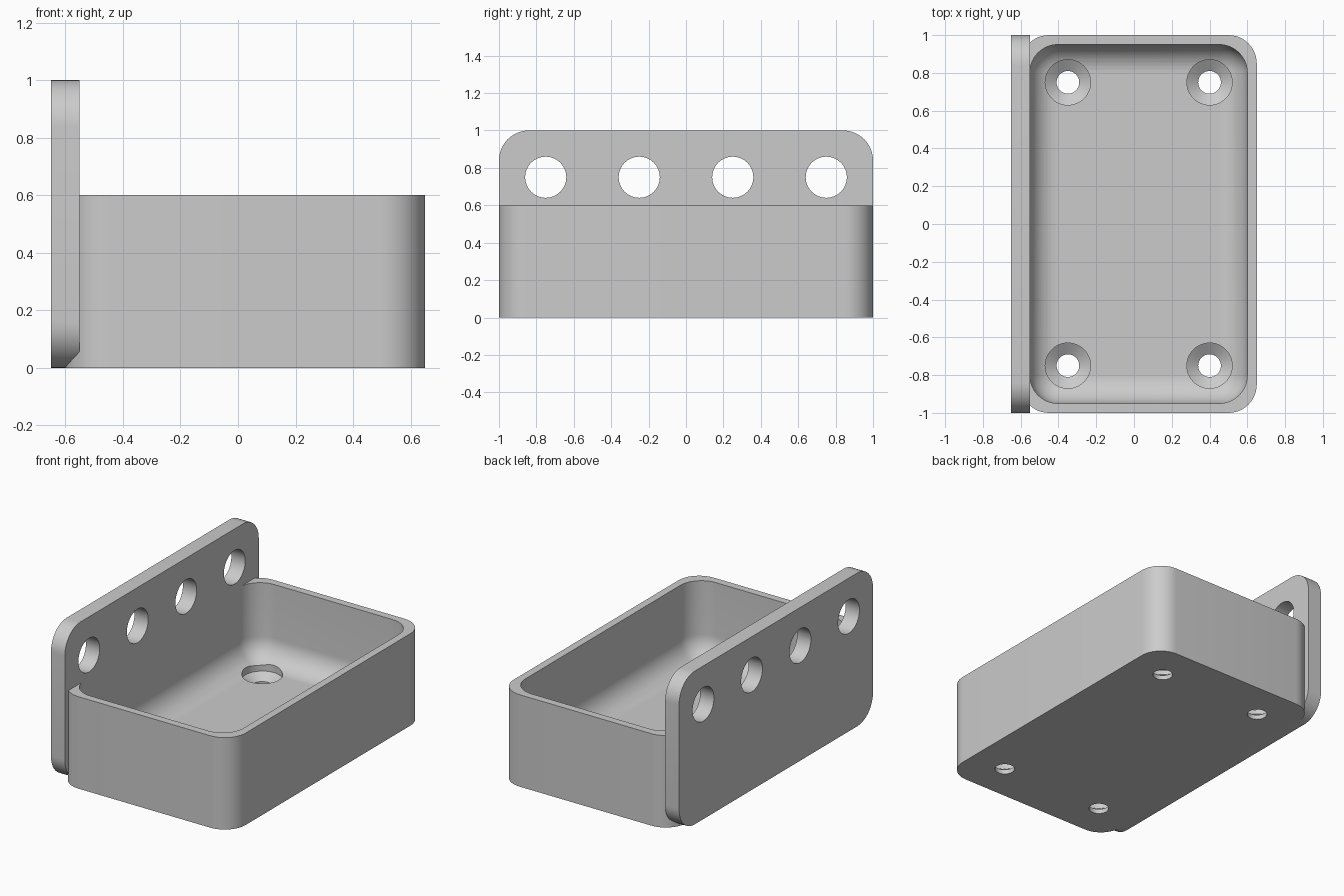
import bpy
import bmesh
from math import pi, sin, cos, radians
from mathutils import Matrix, Vector

cube = bpy.data.objects.get("Cube")
if cube:
    bpy.data.objects.remove(cube, do_unlink=True)

grey = bpy.data.materials.new("plain grey")
grey.use_nodes = True
grey.diffuse_color = (0.6, 0.6, 0.6, 1)
grey.node_tree.nodes["Principled BSDF"].inputs["Base Color"].default_value = grey.diffuse_color


def finish(name, bm):
    """Turn a bmesh into a named grey object."""
    bmesh.ops.recalc_face_normals(bm, faces=bm.faces)
    mesh = bpy.data.meshes.new(name)
    bm.to_mesh(mesh)
    bm.free()
    mesh.materials.append(grey)
    obj = bpy.data.objects.new(name, mesh)
    bpy.context.collection.objects.link(obj)
    return obj


def rounded_box(name, low, high, radius, keep_edge, segments=12):
    """Box whose edges chosen by keep_edge(direction, middle) are rounded."""
    low, high = Vector(low), Vector(high)
    size, middle = high - low, (low + high) / 2
    bm = bmesh.new()
    bmesh.ops.create_cube(bm, size=1, matrix=Matrix.Translation(middle) @ Matrix.Diagonal((*size, 1)))
    edges = []
    for e in bm.edges:
        a, b = (v.co for v in e.verts)
        if keep_edge((b - a).normalized(), (a + b) / 2 - middle):
            edges.append(e)
    bmesh.ops.bevel(bm, geom=edges, offset=radius, segments=segments, profile=0.5, affect='EDGES')
    return finish(name, bm)


def lathe(name, profile, matrix, steps=48):
    """Closed solid turned around z from (radius, height) points."""
    bm = bmesh.new()
    rings = []
    for r, z in profile:
        rings.append([bm.verts.new((r * cos(2 * pi * i / steps), r * sin(2 * pi * i / steps), z))
                      for i in range(steps)])
    for lower, upper in zip(rings, rings[1:]):
        for i in range(steps):
            j = (i + 1) % steps
            bm.faces.new((lower[i], lower[j], upper[j], upper[i]))
    bm.faces.new(rings[0])
    bm.faces.new(rings[-1])
    bm.transform(matrix)
    return finish(name, bm)


def cut(target, cutters):
    """Subtract each cutter for good, then remove it."""
    bpy.context.view_layer.objects.active = target
    for cutter in cutters:
        cutter.hide_render = True
        mod = target.modifiers.new("cut", 'BOOLEAN')
        mod.operation = 'DIFFERENCE'
        mod.solver = 'EXACT'
        mod.object = cutter
        bpy.ops.object.modifier_apply(modifier=mod.name)
        bpy.data.objects.remove(cutter, do_unlink=True)


def smooth(obj):
    bpy.ops.object.select_all(action='DESELECT')
    obj.select_set(True)
    bpy.context.view_layer.objects.active = obj
    bpy.ops.object.shade_smooth_by_angle(angle=radians(30))


# Tray: upright edges rounded, hollowed by a cavity with a filleted floor
tray = rounded_box("tray", (-0.6, -1, 0), (0.65, 1, 0.6), 0.15,
                   lambda d, m: abs(d.z) > 0.9)
cavity = rounded_box("cavity_cutter", (-0.552, -0.95, 0.1), (0.6, 0.95, 0.8), 0.15,
                     lambda d, m: abs(d.z) > 0.9 or m.z < -0.1)
cut(tray, [cavity])

# Countersunk screw holes in the floor
screw = [(0.06, -0.1), (0.06, 0.03), (0.12, 0.07), (0.12, 0.35)]
cut(tray, [lathe("screw_cutter", screw, Matrix.Translation((x, y, 0)))
           for x in (-0.35, 0.4) for y in (-0.75, 0.75)])
smooth(tray)

# Upright side plate with four rounded corners and a row of round holes
plate = rounded_box("side_plate", (-0.65, -1, 0), (-0.55, 1, 1), 0.16,
                    lambda d, m: abs(d.x) > 0.9)
turn = Matrix.Rotation(pi / 2, 4, 'Y')
cut(plate, [lathe("round_cutter", [(0.11, -0.2), (0.11, 0.2)],
                  Matrix.Translation((-0.6, y, 0.75)) @ turn)
            for y in (-0.75, -0.25, 0.25, 0.75)])
smooth(plate)
